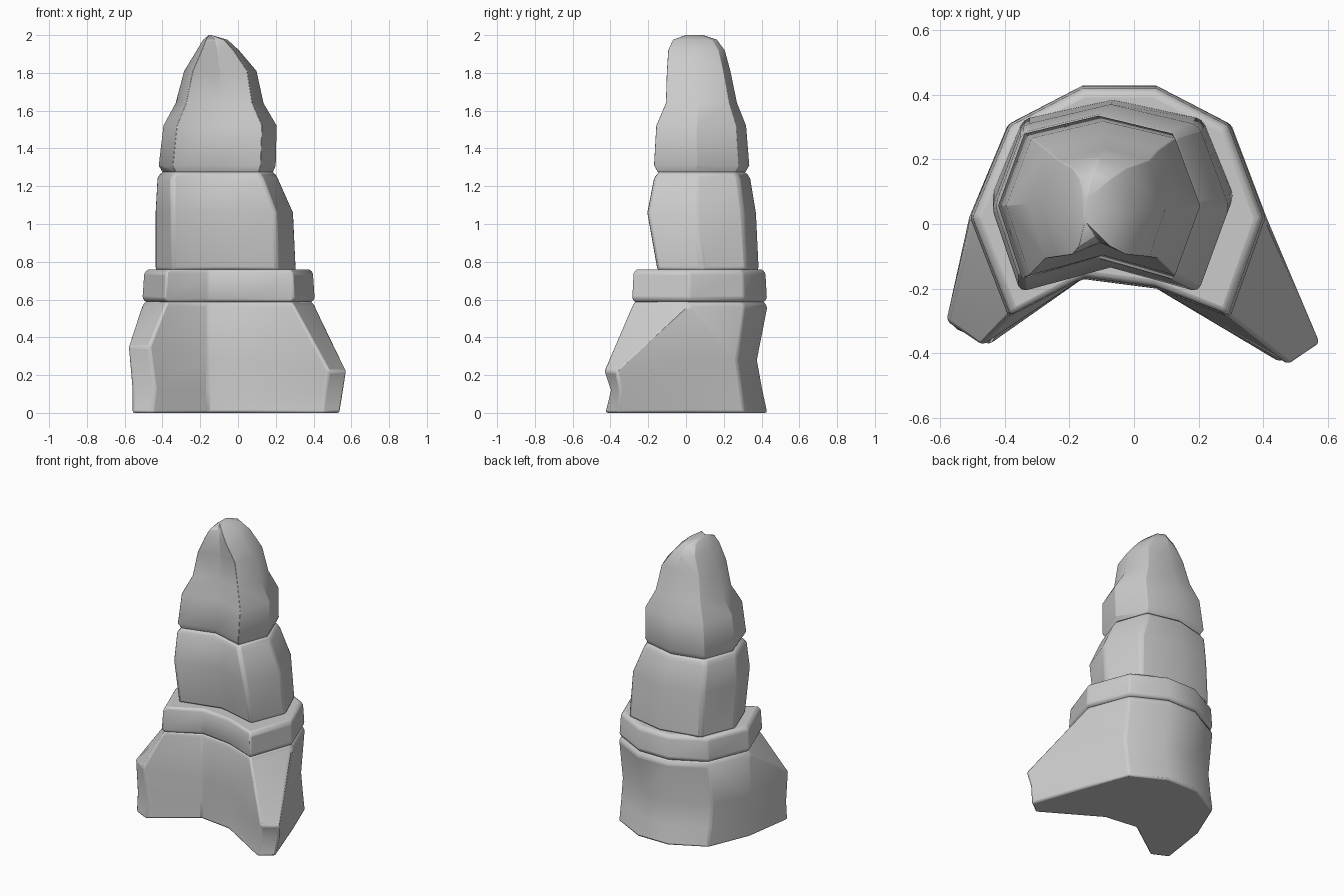
import bpy, bmesh, math

if "Cube" in bpy.data.objects:
    bpy.data.objects.remove(bpy.data.objects["Cube"])


def loft(name, rings, bevel, angle=35):
    """Skin a stack of equal-length rings and cap both ends."""
    bm = bmesh.new()
    loops = [[bm.verts.new(p) for p in r] for r in rings]
    n = len(loops[0])
    for a, b in zip(loops, loops[1:]):
        for i in range(n):
            j = (i + 1) % n
            bm.faces.new((a[i], a[j], b[j], b[i]))
    bm.faces.new(loops[0][::-1])
    bm.faces.new(loops[-1])
    # split warped quads and concave caps cleanly
    bmesh.ops.triangulate(bm, faces=[f for f in bm.faces if len(f.verts) > 4])
    bmesh.ops.recalc_face_normals(bm, faces=bm.faces)
    me = bpy.data.meshes.new(name)
    bm.to_mesh(me)
    bm.free()
    ob = bpy.data.objects.new(name, me)
    bpy.context.collection.objects.link(ob)
    if bevel:
        mod = ob.modifiers.new("soft_edges", 'BEVEL')
        mod.width = bevel
        mod.segments = 2
        mod.limit_method = 'ANGLE'
        mod.angle_limit = math.radians(angle)
    bpy.ops.object.select_all(action='DESELECT')
    ob.select_set(True)
    bpy.context.view_layer.objects.active = ob
    bpy.ops.object.shade_smooth_by_angle(angle=math.radians(40))
    return ob


def scaled(outline, s, z):
    return [(-0.05 + (x + 0.05) * s, 0.05 + (y - 0.05) * s, z) for x, y in outline]


# Ten-sided outline with a concave front, shared by the collar and base
BACK = [(0.41, 0.02), (0.30, 0.31), (0.07, 0.43), (-0.16, 0.43), (-0.39, 0.31), (-0.51, 0.02)]
FRONT = [(-0.16, -0.17), (0.07, -0.20)]
L, R = (-0.39, -0.29), (0.30, -0.29)

# Base with two spreading feet at the front corners
top = BACK + [(-0.505, -0.005), L] + FRONT + [R, (0.405, -0.005)]


def base_ring(z, waist, left_out, left_in, right_in, right_out, zl, zr):
    back = [(x, y - waist * max(y, 0) / 0.43, z) for x, y in BACK]
    return (back + [(*left_out, zl), (*left_in, zl)] + [(x, y, z) for x, y in FRONT]
            + [(*right_in, zr), (*right_out, zr)])


loft("base", [
    base_ring(0, 0, (-0.56, -0.32), (-0.45, -0.375), (0.45, -0.43), (0.54, -0.36), 0, 0),
    base_ring(0.13, 0.028, (-0.56, -0.31), (-0.44, -0.355), (0.46, -0.40), (0.56, -0.35), 0.13, 0.12),
    base_ring(0.28, 0.055, (-0.58, -0.30), (-0.47, -0.375), (0.48, -0.435), (0.575, -0.37), 0.35, 0.22),
    scaled(top, 1.0, 0.56),
    scaled(top, 0.95, 0.592),
], 0.012)

# Collar band
band = BACK + [L] + FRONT + [R]
loft("collar", [scaled(band, s, z) for s, z in
                ((0.95, 0.585), (0.995, 0.605), (0.975, 0.74), (0.93, 0.76))], 0.01, 30)

# Eight-sided section with a concave front, fitted to a bounding box per level
OCT = [(1, -0.1), (0.74, 0.78), (0, 1), (-0.74, 0.78),
       (-1, -0.1), (-0.76, -1), (0, -0.74), (0.74, -1)]


def section(z, x0, x1, y0, y1):
    return [((x0 + x1) / 2 + u * (x1 - x0) / 2,
             (y0 + y1) / 2 + v * (y1 - y0) / 2, z) for u, v in OCT]


# Middle block
loft("middle_block", [section(*s) for s in (
    (0.75, -0.44, 0.31, -0.155, 0.385),
    (1.06, -0.44, 0.295, -0.21, 0.37),
    (1.24, -0.43, 0.215, -0.175, 0.34),
    (1.28, -0.40, 0.185, -0.15, 0.315))], 0.02)

# Pointed top block narrowing to a front-to-back ridge
loft("peak", [section(*s) for s in (
    (1.275, -0.40, 0.185, -0.15, 0.315),
    (1.31, -0.42, 0.20, -0.17, 0.335),
    (1.52, -0.395, 0.205, -0.158, 0.318),
    (1.64, -0.33, 0.135, -0.107, 0.27),
    (1.81, -0.285, 0.098, -0.102, 0.235),
    (1.92, -0.218, 0.005, -0.095, 0.205),
    (1.975, -0.185, -0.055, -0.07, 0.165),
    (2.0, -0.155, -0.14, 0.0, 0.09))], 0.012, 38)
